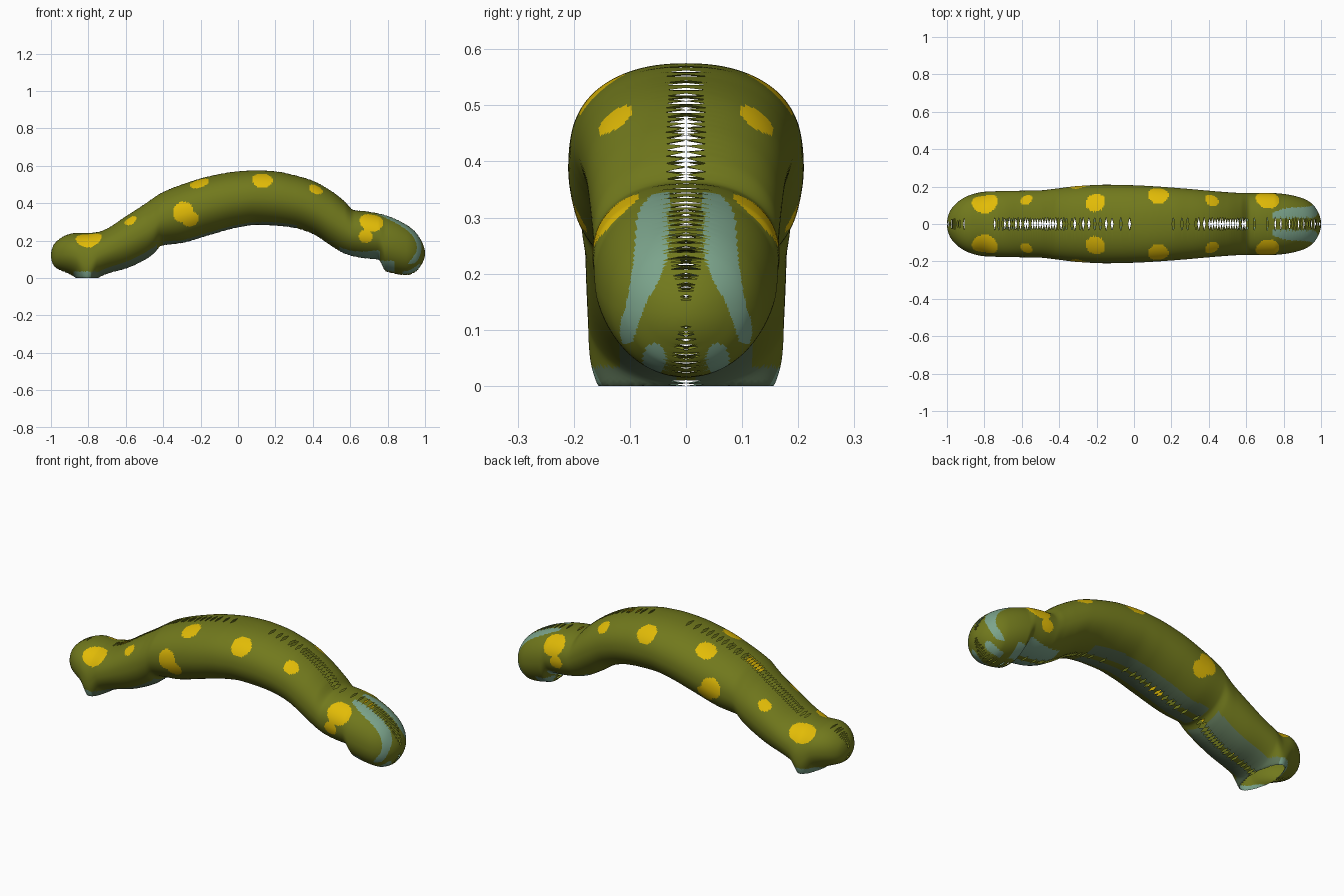
import bpy, bmesh, math
from mathutils import Vector

if "Cube" in bpy.data.objects:
    bpy.data.objects.remove(bpy.data.objects["Cube"], do_unlink=True)


def make_material(name, colour):
    mat = bpy.data.materials.new(name)
    mat.use_nodes = True
    mat.diffuse_color = (*colour, 1)
    mat.node_tree.nodes["Principled BSDF"].inputs["Base Color"].default_value = (*colour, 1)
    return mat


materials = [
    make_material("olive skin", (0.165, 0.19, 0.012)),
    make_material("yellow spot", (0.76, 0.5, 0.002)),
    make_material("pale teal", (0.2, 0.37, 0.26)),
    make_material("muted teal", (0.12, 0.19, 0.105)),
]
OLIVE, YELLOW, TEAL, MUTED = range(4)

# Outline of the body along its length: x, underside, back, half width.
# The underside dips below the ground where the open foot is cut off.
OUTLINE = [
    (-1, .12, .12, 0), (-.98, .06, .185, .075), (-.9, .02, .235, .145),
    (-.87, 0, .24, .157), (-.805, -.1, .24, .172), (-.745, 0, .247, .175),
    (-.7, .022, .265, .176), (-.6, .05, .33, .178), (-.5, .095, .395, .18),
    (-.45, .13, .43, .185), (-.41, .172, .455, .19), (-.3, .187, .5, .203),
    (-.15, .23, .545, .21), (0, .27, .57, .207), (.1, .284, .575, .202),
    (.2, .28, .57, .195), (.3, .268, .55, .187), (.4, .235, .52, .178),
    (.5, .17, .465, .17), (.57, .13, .41, .166), (.62, .115, .363, .165),
    (.68, .105, .357, .167), (.75, .098, .345, .165), (.79, .035, .335, .162),
    (.9, .015, .285, .138), (.95, .033, .245, .11), (.98, .07, .2, .072),
    (1, .13, .13, 0),
]

# Yellow spots: centre and radius
SPOTS = [
    (-.8, .13, .232, .073), (-.58, .137, .315, .036),
    (-.293, .2, .352, .056), (-.255, .2, .315, .046),
    (-.21, .122, .522, .056), (.13, .153, .522, .056), (.42, .132, .482, .04),
    (.715, .135, .303, .064), (.682, .165, .222, .036),
]

# Teal face stripe: height, inner edge, outer edge
STRIPE = [(.075, .097, .113), (.1, .088, .118), (.15, .07, .106), (.2, .043, .097),
          (.25, .032, .091), (.3, .031, .087), (.335, .03, .068), (.355, .028, .045)]


def smooth_curve(knots, values):
    """Monotone cubic through the given points."""
    n = len(knots)
    slope = [(values[i + 1] - values[i]) / (knots[i + 1] - knots[i]) for i in range(n - 1)]
    tangent = [slope[0]]
    for a, b in zip(slope, slope[1:]):
        tangent.append(2 * a * b / (a + b) if a * b > 0 else 0)
    tangent.append(slope[-1])

    def evaluate(t):
        i = max(k for k in range(n - 1) if k == 0 or knots[k] <= t)
        step = knots[i + 1] - knots[i]
        s = min(max((t - knots[i]) / step, 0), 1)
        r = 1 - s
        return (values[i] * (1 + 2 * s) * r * r + values[i + 1] * s * s * (3 - 2 * s)
                + step * (tangent[i] * s * r * r - tangent[i + 1] * s * s * r))
    return evaluate


# Interpolating by arc angle keeps both ends round
angles = [math.asin(row[0]) for row in OUTLINE]
underside, back, half_width = (
    smooth_curve(angles, [row[c] for row in OUTLINE]) for c in (1, 2, 3))
heights = [row[0] for row in STRIPE]
stripe_inner, stripe_outer = (
    smooth_curve(heights, [row[c] for row in STRIPE]) for c in (1, 2))

RINGS, SEGMENTS = 400, 64
SLIT_LEVEL = 0.008   # slits along the seam follow even height steps
SLIT_REACH = 0.5     # angle over which a slit pushes the surface aside
BACK_POWER = 0.9     # the back is slightly squarer than an ellipse


def slit_angle(index, edge, t, width):
    """Opening of the centre seam at this ring, as an angle."""
    if index % 2 == 0 or width < 0.02:
        return 0
    dt = math.pi / RINGS
    crossed = math.floor(edge(t - dt) / SLIT_LEVEL) != math.floor(edge(t + dt) / SLIT_LEVEL)
    return min(0.3, 0.03 / width) if crossed else 0


def push(angle, opening):
    if angle >= SLIT_REACH:
        return angle
    return opening + angle * (SLIT_REACH - opening) / SLIT_REACH


def section_ring(index):
    t = -math.pi / 2 + math.pi * index / RINGS
    x, low, high, width = math.sin(t), underside(t), back(t), half_width(t)
    middle, half = (low + high) / 2, (high - low) / 2
    top_slit = slit_angle(index, back, t, width)
    low_slit = slit_angle(index, underside, t, width)
    for j in range(SEGMENTS + 1):
        a = push(math.pi * j / SEGMENTS, top_slit)
        a = math.pi - push(math.pi - a, low_slit)
        s, c = math.sin(a), math.cos(a)
        if s < 1e-6:
            s = 0
        if c > 0:
            s, c = s ** BACK_POWER, c ** BACK_POWER
        yield Vector((x, width * s, max(middle + half * c, 0)))


def pick_colour(p, normal):
    x, y, z = p
    if any((p - Vector(spot[:3])).length < spot[3] for spot in SPOTS):
        return YELLOW
    # Face stripe over the snout
    if x > .74 and heights[0] < z < heights[-1] and (normal.x > .25 or normal.z > .5):
        if stripe_inner(z) < y < stripe_outer(z):
            return TEAL
    # Chin patch and jaw patch
    if x > .88 and ((y - .056) / .021) ** 2 + ((z - .046) / .03) ** 2 < 1:
        return TEAL
    if .76 < x < .835 and z < .092 and y > .05:
        return TEAL
    # Rim of the open tail foot
    if -.88 < x < -.74 and z < .035:
        return TEAL if x < -.785 else MUTED
    # Underside bands: neck, belly and tail
    if normal.z < -.5 and y > .015:
        if .54 < x < .77 and y < .09 + .2 * (x - .54):
            return TEAL
        if (-.4 < x < .32 and y < .09) or (-.75 < x < -.43 and y < .12):
            return MUTED
    return OLIVE


# Worm body: one lofted half, mirrored across the centre seam
bm = bmesh.new()
rings = [[bm.verts.new(p) for p in section_ring(i)] for i in range(RINGS + 1)]
for first, second in zip(rings, rings[1:]):
    for j in range(SEGMENTS):
        quad = (first[j], second[j], second[j + 1], first[j + 1])
        # Leave the foot open where it meets the ground
        if any(v.co.z > 0 for v in quad):
            bm.faces.new(quad)
bmesh.ops.delete(bm, geom=[v for v in bm.verts if not v.link_faces], context="VERTS")
bmesh.ops.remove_doubles(bm, verts=bm.verts, dist=1e-5)
bm.normal_update()
for face in bm.faces:
    face.smooth = True
    face.material_index = pick_colour(face.calc_center_median(), face.normal)

mesh = bpy.data.meshes.new("worm_body")
bm.to_mesh(mesh)
bm.free()
for mat in materials:
    mesh.materials.append(mat)
body = bpy.data.objects.new("worm_body", mesh)
bpy.context.collection.objects.link(body)

bpy.ops.object.select_all(action="DESELECT")
body.select_set(True)
bpy.context.view_layer.objects.active = body
bpy.ops.object.shade_smooth_by_angle(angle=math.radians(45))

mirror = body.modifiers.new("Mirror", "MIRROR")
mirror.use_axis = (False, True, False)
mirror.merge_threshold = 1e-5
